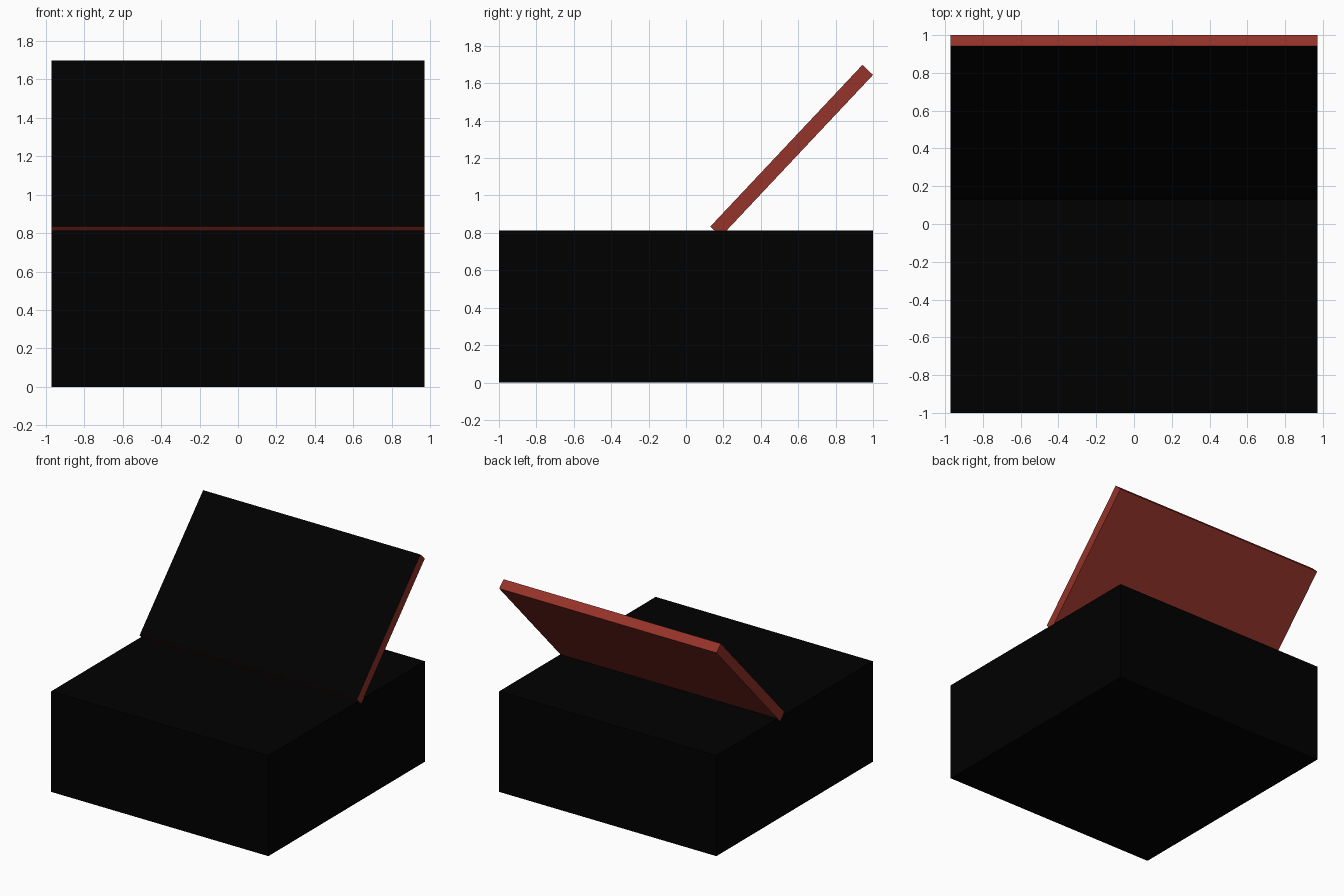
import bpy, bmesh
from mathutils import Vector

if "Cube" in bpy.data.objects:
    bpy.data.objects.remove(bpy.data.objects["Cube"])


def material(name, rgb):
    m = bpy.data.materials.new(name)
    m.diffuse_color = (*rgb, 1.0)
    m.use_nodes = True
    m.node_tree.nodes["Principled BSDF"].inputs["Base Color"].default_value = m.diffuse_color
    return m


RED = material("brick red", (0.298, 0.033, 0.023))
BLACK = material("black", (0.0, 0.0, 0.0))


def prism(name, profile, half_width, mats, rule=None):
    """Extrude a (y, z) profile along x and colour the faces by a rule."""
    bm = bmesh.new()
    face = bm.faces.new([bm.verts.new((-half_width, y, z)) for y, z in profile])
    ext = bmesh.ops.extrude_face_region(bm, geom=[face])
    moved = [v for v in ext["geom"] if isinstance(v, bmesh.types.BMVert)]
    bmesh.ops.translate(bm, verts=moved, vec=(2 * half_width, 0, 0))
    bmesh.ops.recalc_face_normals(bm, faces=bm.faces)
    bm.normal_update()
    if rule:
        for f in bm.faces:
            f.material_index = rule(f.normal)
    me = bpy.data.meshes.new(name)
    bm.to_mesh(me)
    bm.free()
    for m in mats:
        me.materials.append(m)
    ob = bpy.data.objects.new(name, me)
    bpy.context.collection.objects.link(ob)
    return ob


def rect(y0, y1, z0, z1):
    return [(y0, z0), (y1, z0), (y1, z1), (y0, z1)]


W = 0.972
SKIN = 1.3e-7  # the case lies as a hair-thin skin over the core

# red inner body, flush with the front and the underside of the case
prism("body_core", rect(-1.0, 0.99, 0.0, 0.78), W - 0.002, [RED])

# black outer case
prism("case_shell", rect(-1.0 - SKIN, 1.0, -SKIN, 0.813), W, [BLACK])

# tilted lid panel: red slab with a black front face
low, high = Vector((0.13, 0.834)), Vector((0.943, 1.698))
along = (high - low).normalized()
thick = Vector((along.y, -along.x)) * 0.078
prism("lid_panel", [low, low + thick, high + thick, high], W, [RED, BLACK],
      lambda n: 1 if n.y < -0.5 and n.z > 0.5 else 0)
